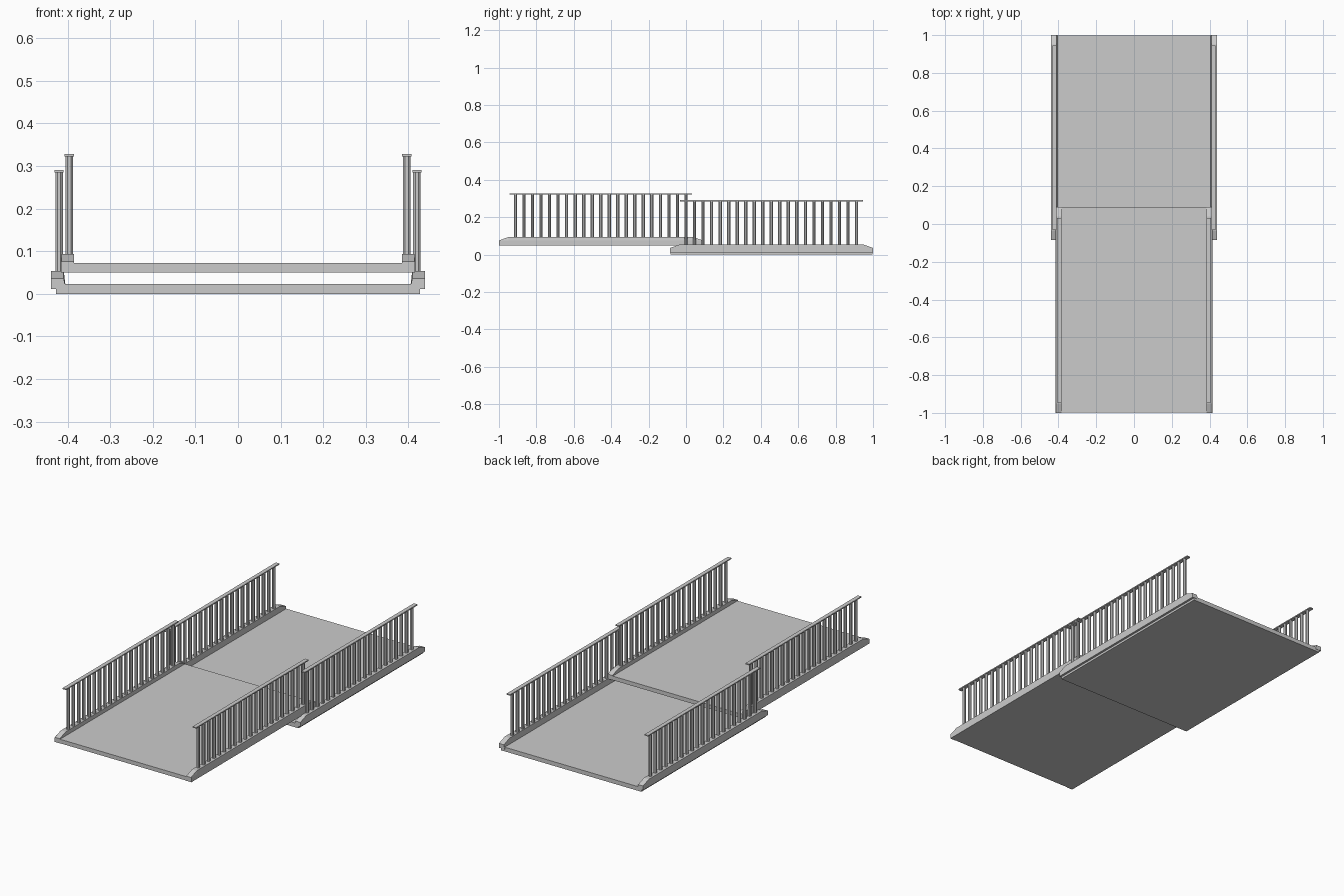
import bpy, bmesh, math
from mathutils import Matrix

if "Cube" in bpy.data.objects:
    bpy.data.objects.remove(bpy.data.objects["Cube"])

grey = bpy.data.materials.new("light grey")
grey.diffuse_color = (0.6, 0.6, 0.6, 1)
grey.use_nodes = True
grey.node_tree.nodes["Principled BSDF"].inputs["Base Color"].default_value = grey.diffuse_color


def finish(bm, name):
    bmesh.ops.recalc_face_normals(bm, faces=bm.faces)
    me = bpy.data.meshes.new(name)
    bm.to_mesh(me)
    bm.free()
    me.materials.append(grey)
    ob = bpy.data.objects.new(name, me)
    bpy.context.collection.objects.link(ob)
    return ob


def mirror(ob):
    ob.modifiers.new("other side", 'MIRROR').use_axis = (True, False, False)


def add_box(bm, x0, x1, y0, y1, z0, z1):
    m = Matrix.Translation(((x0 + x1) / 2, (y0 + y1) / 2, (z0 + z1) / 2)) \
        @ Matrix.Diagonal((x1 - x0, y1 - y0, z1 - z0, 1))
    bmesh.ops.create_cube(bm, size=1, matrix=m)


def section(name, y0, y1, deck, curb, rail_x, rail_z, post_y):
    half, dz0, dz1 = deck
    out_low, out_top, in_top, in_low, cz0, cz_mid, cz1 = curb
    # flat deck
    bm = bmesh.new()
    add_box(bm, -half, half, y0 + 0.002, y1 - 0.002, dz0, dz1)
    finish(bm, name + "_deck")
    # curb with sloped ends, lofted along y
    bm = bmesh.new()
    rings = []
    for y, zt in ((y0, cz_mid), (y0 + 0.05, cz1), (y1 - 0.05, cz1), (y1, cz_mid)):
        pts = ((out_low, cz0), (out_low, cz_mid - 0.001), (out_top, zt),
               (in_top, zt), (in_low, cz0))
        rings.append([bm.verts.new((x, y, z)) for x, z in pts])
    for a, b in zip(rings, rings[1:]):
        for i in range(5):
            j = (i + 1) % 5
            bm.faces.new((a[i], a[j], b[j], b[i]))
    bm.faces.new(rings[0])
    bm.faces.new(rings[-1])
    mirror(finish(bm, name + "_curb"))
    # row of slim balusters
    bm = bmesh.new()
    h = rail_z - cz1 + 0.006
    for i in range(21):
        y = post_y + i * 0.0456
        m = Matrix.Translation((rail_x, y, rail_z - h / 2)) @ Matrix.Rotation(math.pi / 8, 4, 'Z')
        bmesh.ops.create_cone(bm, cap_ends=True, segments=8, radius1=0.0095,
                              radius2=0.0095, depth=h, matrix=m)
    mirror(finish(bm, name + "_balusters"))
    # thin handrail
    bm = bmesh.new()
    add_box(bm, rail_x - 0.011, rail_x + 0.011, post_y - 0.033,
            post_y + 0.912 + 0.033, rail_z, rail_z + 0.006)
    mirror(finish(bm, name + "_handrail"))


# wide lower section at the back, narrower raised section overlapping at the front
section("lower", -0.085, 1.0, (0.427, 0.0, 0.023),
        (0.439, 0.439, 0.409, 0.404, 0.012, 0.036, 0.054), 0.420, 0.285, 0.0)
section("upper", -1.0, 0.09, (0.390, 0.05, 0.072),
        (0.416, 0.414, 0.385, 0.385, 0.05, 0.076, 0.094), 0.396, 0.322, -0.912)
